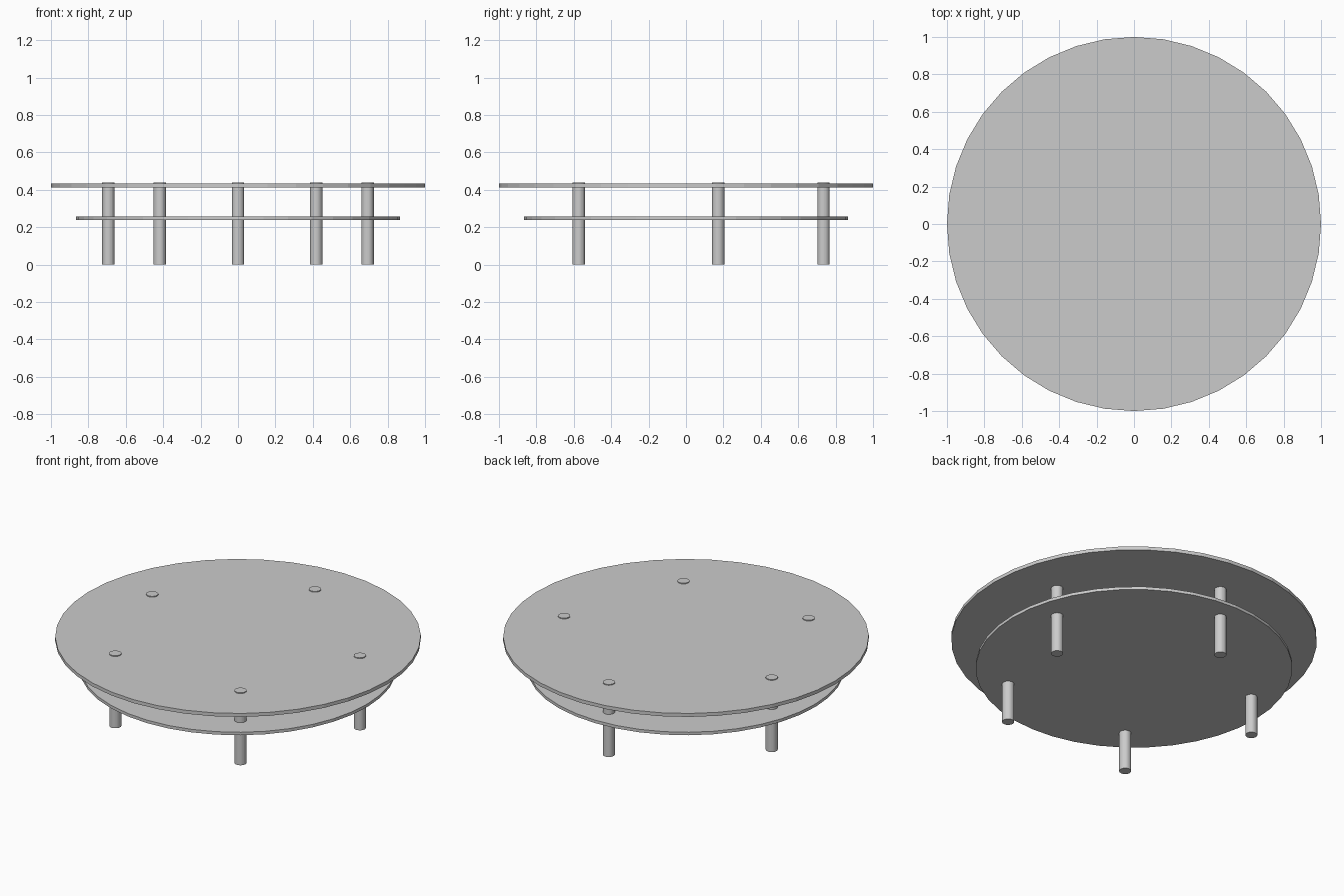
import bpy, math

if "Cube" in bpy.data.objects:
    bpy.data.objects.remove(bpy.data.objects["Cube"])


def disc(name, radius, z0, z1, x=0, y=0, sides=40):
    """Upright cylinder between two heights, with a vertex on the +y axis."""
    bpy.ops.mesh.primitive_cylinder_add(
        vertices=sides, radius=radius, depth=z1 - z0,
        location=(x, y, (z0 + z1) / 2))
    ob = bpy.context.object
    ob.name = name
    return ob


# round top and lower shelf
disc("table_top", 1.0, 0.412, 0.433)
disc("lower_shelf", 0.866, 0.239, 0.257)

# five legs running through both boards, standing slightly proud of the top
disc("leg_back", 0.033, 0, 0.438, 0, 0.735, 32)
for side, s in (("left", -1), ("right", 1)):
    disc("leg_middle_" + side, 0.033, 0, 0.438, s * 0.693, 0.172, 32)
    disc("leg_front_" + side, 0.033, 0, 0.438, s * 0.418, -0.573, 32)
